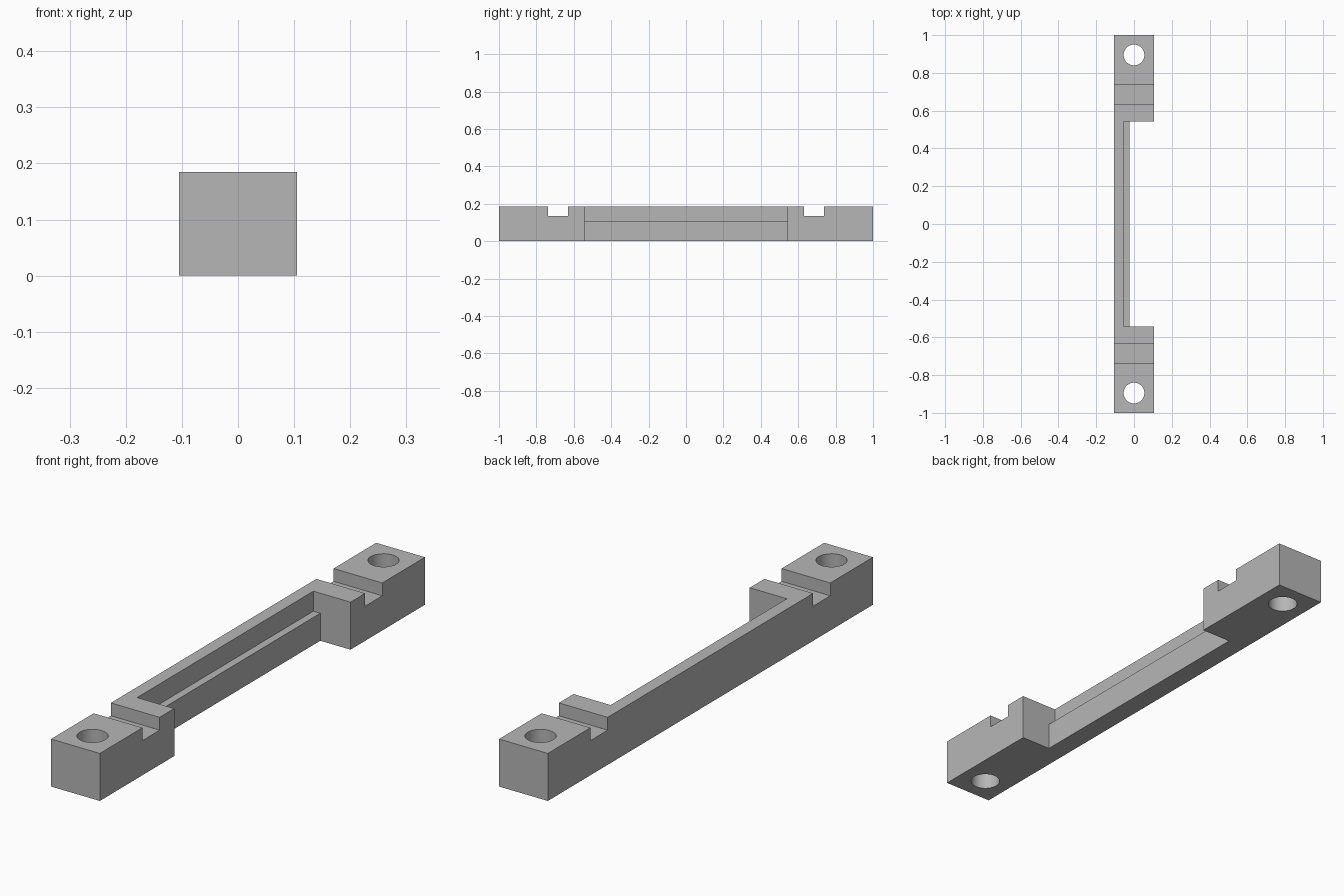
import bpy
import bmesh

default_cube = bpy.data.objects.get("Cube")
if default_cube:
    bpy.data.objects.remove(default_cube, do_unlink=True)

HALF_W, HEIGHT = 0.105, 0.185
BAY = 0.542                       # half length of the open bay
NOTCH_IN, NOTCH_OUT, NOTCH_Z = 0.632, 0.738, 0.135
HOLE_Y, HOLE_R = 0.895, 0.055

grey = bpy.data.materials.new("plain grey")
grey.use_nodes = True
colour = (0.47, 0.47, 0.47, 1)
grey.diffuse_color = colour
grey.node_tree.nodes["Principled BSDF"].inputs["Base Color"].default_value = colour


def add_object(name, bm):
    bmesh.ops.recalc_face_normals(bm, faces=bm.faces)
    mesh = bpy.data.meshes.new(name)
    bm.to_mesh(mesh)
    bm.free()
    mesh.materials.append(grey)
    obj = bpy.data.objects.new(name, mesh)
    bpy.context.collection.objects.link(obj)
    return obj


def extrude_profile(name, points, x0, x1):
    """Solid made by sweeping a (y, z) outline along x."""
    bm = bmesh.new()
    face = bm.faces.new([bm.verts.new((x0, y, z)) for y, z in points])
    swept = bmesh.ops.extrude_face_region(bm, geom=[face])["geom"]
    verts = [v for v in swept if isinstance(v, bmesh.types.BMVert)]
    bmesh.ops.translate(bm, verts=verts, vec=(x1 - x0, 0, 0))
    return add_object(name, bm)


def bay_cutter(name, x0, z0):
    outline = [(-BAY, z0), (BAY, z0), (BAY, 1), (-BAY, 1)]
    return extrude_profile(name, outline, x0, 1)


def hole_cutter(name, y):
    bm = bmesh.new()
    bmesh.ops.create_cone(bm, cap_ends=True, segments=48,
                          radius1=HOLE_R, radius2=HOLE_R, depth=1)
    bmesh.ops.translate(bm, verts=bm.verts, vec=(0, y, 0))
    return add_object(name, bm)


# Mounting bar: side outline with a cross groove near each end
half = [(NOTCH_IN, HEIGHT), (NOTCH_IN, NOTCH_Z), (NOTCH_OUT, NOTCH_Z),
        (NOTCH_OUT, HEIGHT), (1, HEIGHT), (1, 0)]
outline = half + [(-y, z) for y, z in reversed(half)]
bar = extrude_profile("mounting_bar", outline, -HALF_W, HALF_W)

# Open bay leaving a thin wall with a lower ledge, then the screw holes
cutters = [
    bay_cutter("ledge_cutter", -0.055, 0.107),
    bay_cutter("bay_cutter", -0.025, -1),
    hole_cutter("front_hole_cutter", -HOLE_Y),
    hole_cutter("back_hole_cutter", HOLE_Y),
]
bpy.ops.object.select_all(action="DESELECT")
bpy.context.view_layer.objects.active = bar
bar.select_set(True)
for cutter in cutters:
    cutter.hide_render = True
    cut = bar.modifiers.new(cutter.name, "BOOLEAN")
    cut.operation = "DIFFERENCE"
    cut.solver = "EXACT"
    cut.object = cutter
    bpy.ops.object.modifier_apply(modifier=cut.name)
    bpy.data.objects.remove(cutter, do_unlink=True)

# Smooth hole walls, sharp edges elsewhere
bpy.ops.object.shade_smooth_by_angle()
